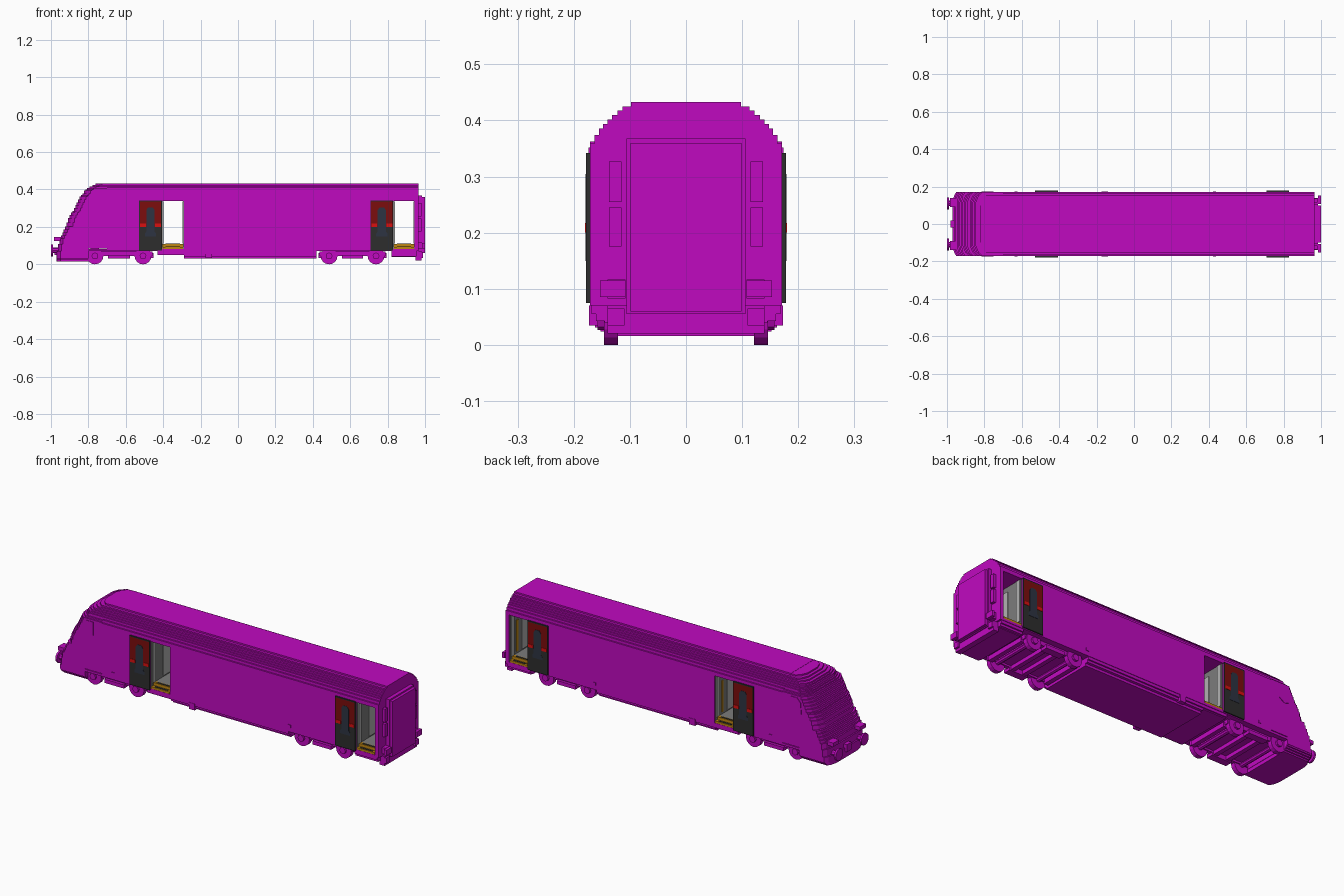
import bpy, bmesh, math
from mathutils import Matrix, Vector

old = bpy.data.objects.get("Cube")
if old:
    bpy.data.objects.remove(old, do_unlink=True)


def material(name, r, g, b):
    m = bpy.data.materials.new(name)
    m.use_nodes = True
    m.diffuse_color = (r, g, b, 1)
    m.node_tree.nodes["Principled BSDF"].inputs["Base Color"].default_value = (r, g, b, 1)
    return m


MAGENTA = material("magenta paint", 0.53, 0.003, 0.53)
RED = material("dark red", 0.2, 0.004, 0.004)
BRIGHT = material("bright red", 0.7, 0.005, 0.005)
DARK = material("charcoal", 0.027, 0.027, 0.027)
GLASS = material("slate glass", 0.027, 0.033, 0.055)
YELLOW = material("step yellow", 0.52, 0.24, 0.006)
GREY = material("mid grey", 0.2, 0.2, 0.2)
LIGHT = material("light grey", 0.45, 0.45, 0.45)


class Part:
    """Collects simple solids into one named object."""

    def __init__(self, name, mat):
        self.name, self.mat, self.bm = name, mat, bmesh.new()

    def box(self, x0, x1, y0, y1, z0, z1):
        mid = Vector((x0 + x1, y0 + y1, z0 + z1)) / 2
        size = Matrix.Diagonal((x1 - x0, y1 - y0, z1 - z0, 1))
        bmesh.ops.create_cube(self.bm, size=1, matrix=Matrix.Translation(mid) @ size)

    def pair(self, x0, x1, y0, y1, z0, z1):
        self.box(x0, x1, y0, y1, z0, z1)
        self.box(x0, x1, -y1, -y0, z0, z1)

    def prism(self, points, push):
        face = self.bm.faces.new([self.bm.verts.new(p) for p in points])
        out = bmesh.ops.extrude_face_region(self.bm, geom=[face])["geom"]
        bmesh.ops.translate(self.bm, vec=push, verts=[g for g in out if isinstance(g, bmesh.types.BMVert)])

    def cylinder(self, centre, radius, depth, axis, sides=16):
        turn = Matrix.Rotation(math.pi / 2, 4, axis)
        bmesh.ops.create_cone(self.bm, cap_ends=True, segments=sides, radius1=radius, radius2=radius,
                              depth=depth, matrix=Matrix.Translation(centre) @ turn)

    def done(self):
        bmesh.ops.recalc_face_normals(self.bm, faces=self.bm.faces)
        mesh = bpy.data.meshes.new(self.name)
        self.bm.to_mesh(mesh)
        self.bm.free()
        mesh.materials.append(self.mat)
        bpy.context.collection.objects.link(bpy.data.objects.new(self.name, mesh))


def lookup(table, z):
    for (za, a), (zb, b) in zip(table, table[1:]):
        if z <= zb:
            return a + (b - a) * max(0, z - za) / (zb - za)
    return table[-1][1]


STEP = 0.0077
W = 0.171
HEAD, FLOOR, END = 0.338, 0.082, 0.965
DOORWAYS = [(-0.407, -0.29), (0.83, 0.945)]
NOSE = [(0.016, -0.97), (0.06, -0.968), (0.13, -0.955), (0.19, -0.925), (0.25, -0.905),
        (0.3, -0.875), (0.35, -0.85), (0.39, -0.82), (0.41, -0.8), (0.433, -0.755)]
# top height of each roof step and its half width
ROOF = [(0.359, W), (0.374, 0.163), (0.386, 0.155), (0.394, 0.148), (0.402, 0.14),
        (0.41, 0.132), (0.418, 0.122), (0.425, 0.113), (0.433, 0.098)]
SKIRT = [(0.016, 0.14), (0.027, 0.152), (0.035, 0.162), (0.045, W), (0.09, W)]

# stepped roof over the full length
roof = Part("roof", MAGENTA)
outline, z = [(-W, HEAD), (W, HEAD)], HEAD
for top, w in ROOF:
    outline += [(w, z), (w, top)]
    z = top
outline = outline[:1] + outline[2:] + [(-y, zz) for y, zz in reversed(outline[2:])]
roof.prism([(-0.7, y, zz) for y, zz in outline[1:]], (END + 0.7, 0, 0))
roof.done()

# layered nose
nose = Part("nose", MAGENTA)
z = 0.016
while z < 0.43:
    top = min(z + STEP, 0.433)
    mid = (z + top) / 2
    w = lookup(SKIRT, mid) if mid < 0.09 else next((b for a, b in ROOF if mid < a), 0.098)
    x = round(lookup(NOSE, mid) / STEP) * STEP
    back = -0.8 if mid < FLOOR else -0.7
    cut = 0.02 if mid < 0.2 else 0.035
    half = [(back, w), (x + cut, w), (x + cut * 0.4, w - 0.02), (x, w - 0.055)]
    loop = half + [(a, -b) for a, b in reversed(half)]
    nose.prism([(a, b, z) for a, b in loop], (0, 0, top - z))
    z = top
nose.done()

# side walls between the doorways
body = Part("body", MAGENTA)
for a, b in [(-0.7, DOORWAYS[0][0]), (DOORWAYS[0][1], DOORWAYS[1][0]), (DOORWAYS[1][1], END)]:
    body.box(a, b, -W, W, FLOOR, HEAD)
body.box(-0.82, END, -W, W, 0.07, FLOOR)
body.done()

# stepped underframe and skirts
under = Part("underframe", MAGENTA)
for a, b, low in [(-0.43, -0.29, 0.05), (-0.29, 0.42, 0.03), (0.82, 0.955, 0.04)]:
    for z0, z1, w in [(0.055, 0.072, 0.168), (0.043, 0.055, 0.16), (0.03, 0.043, 0.145)]:
        if z1 > low:
            under.box(a, b, -w, w, max(z0, low), z1)
under.pair(-0.175, -0.14, 0.15, 0.173, 0.035, 0.07)
for x in (-0.63, 0.43):
    under.pair(x - 0.008, x + 0.008, W, 0.174, 0.095, 0.11)
under.done()

# bogies and wheels
for label, axles in [("front", (-0.765, -0.508)), ("rear", (0.487, 0.738))]:
    a, b = axles
    frame = Part(label + "_bogie", MAGENTA)
    frame.pair(a - 0.05, b + 0.05, 0.115, 0.14, 0.045, 0.068)
    frame.pair(a + 0.07, b - 0.07, 0.115, 0.155, 0.03, 0.05)
    for x in (a - 0.045, a + 0.09, b - 0.09, b + 0.045):
        frame.box(x - 0.012, x + 0.012, -0.12, 0.12, 0.035, 0.06)
    frame.box(a, b, -0.12, 0.12, 0.055, 0.07)
    frame.done()
    wheels = Part(label + "_wheels", MAGENTA)
    for x in axles:
        wheels.cylinder((x, 0, 0.045), 0.012, 0.25, 'X', 8)
        for s in (-1, 1):
            wheels.cylinder((x, s * 0.134, 0.045), 0.045, 0.025, 'X')
            wheels.cylinder((x, s * 0.15, 0.045), 0.018, 0.015, 'X', 8)
    wheels.done()

# cab side windows: raised rim in body paint
rim = Part("cab_window_rims", MAGENTA)
for s in (-1, 1):
    shape = [(-0.815, 0.27), (-0.78, 0.26), (-0.75, 0.28), (-0.75, 0.352), (-0.79, 0.352), (-0.81, 0.33)]
    rim.prism([(x, s * W, zz) for x, zz in shape], (0, s * 0.003, 0))
rim.done()

# front buffers, coupler and lamp blocks
buffers = Part("front_buffers", MAGENTA)
for s in (-1, 1):
    buffers.cylinder((-0.975, s * 0.11, 0.075), 0.015, 0.04, 'Y', 8)
    buffers.cylinder((-0.995, s * 0.11, 0.075), 0.032, 0.01, 'Y', 12)
buffers.pair(-0.985, -0.94, 0.09, 0.14, 0.125, 0.145)
buffers.box(-0.982, -0.94, -0.02, 0.02, 0.05, 0.09)
buffers.done()

# rear gangway with the rear fittings
gangway = Part("gangway", MAGENTA)
gangway.box(END, 0.985, -0.106, 0.106, 0.055, 0.368)
gangway.box(0.985, 1, -0.099, 0.099, 0.06, 0.36)
for z0, z1 in [(0.255, 0.327), (0.175, 0.245)]:
    gangway.pair(END, 0.98, 0.115, 0.137, z0, z1)
gangway.pair(END, 0.985, 0.108, 0.14, 0.083, 0.117)
gangway.pair(0.985, 1, 0.108, 0.153, 0.085, 0.115)
gangway.pair(END, 0.99, 0.11, 0.14, 0.035, 0.065)
gangway.box(0.95, 0.98, -0.14, 0.14, 0.02, 0.07)
gangway.done()

# sliding doors and vestibules
for label, (a, b) in zip(("front", "rear"), DOORWAYS):
    x0, x1, c = a - 0.122, a, a - 0.061
    lower = Part(label + "_door_lower", DARK)
    lower.pair(x0, x1, W, 0.178, 0.075, 0.2)
    lower.done()
    upper = Part(label + "_door_upper", RED)
    upper.pair(x0 + 0.004, x1 - 0.004, W, 0.178, 0.2, 0.336)
    upper.done()
    edge = Part(label + "_door_edge", DARK)
    edge.pair(x0, x1, W, 0.178, 0.336, 0.342)
    edge.pair(x0, x0 + 0.004, W, 0.178, 0.2, 0.336)
    edge.pair(x1 - 0.004, x1, W, 0.178, 0.2, 0.336)
    edge.done()
    glass = Part(label + "_door_glass", GLASS)
    for s in (-1, 1):
        half = [(0.012, 0.305), (0.022, 0.29), (0.022, 0.175), (0.03, 0.165), (0.03, 0.15)]
        loop = [(c + d, z) for d, z in half] + [(c - d, z) for d, z in reversed(half)]
        glass.prism([(x, s * 0.178, z) for x, z in loop], (0, s * 0.0015, 0))
    glass.done()
    grips = Part(label + "_door_grips", BRIGHT)
    grips.pair(x0 + 0.005, c - 0.025, 0.178, 0.18, 0.2, 0.217)
    grips.pair(c + 0.025, x1 - 0.005, 0.178, 0.18, 0.2, 0.217)
    grips.done()

    walls = Part(label + "_vestibule_lining", GREY)
    walls.box(a, a + 0.004, -0.165, 0.165, FLOOR, HEAD)
    walls.box(b - 0.004, b, -0.165, 0.165, FLOOR, HEAD)
    walls.box(a, b, -0.13, 0.13, FLOOR, 0.108)
    walls.done()
    steps = Part(label + "_steps", YELLOW)
    steps.pair(a + 0.004, b - 0.004, 0.13, 0.15, 0.08, 0.108)
    steps.pair(a + 0.004, b - 0.004, 0.15, 0.17, 0.08, 0.093)
    steps.pair(b - 0.007, b - 0.004, 0.1, 0.115, 0.12, 0.29)
    steps.done()
    treads = Part(label + "_step_treads", DARK)
    treads.pair(a + 0.02, b - 0.02, 0.155, 0.165, 0.093, 0.095)
    treads.pair(a + 0.02, b - 0.02, 0.135, 0.146, 0.108, 0.11)
    treads.done()
    panels = Part(label + "_vestibule_panels", LIGHT)
    for x in (a + 0.004, b - 0.008):
        panels.box(x, x + 0.004, -0.07, 0.07, 0.115, 0.31)
        panels.pair(x, x + 0.005, 0.135, 0.16, 0.11, 0.335)
    panels.done()
